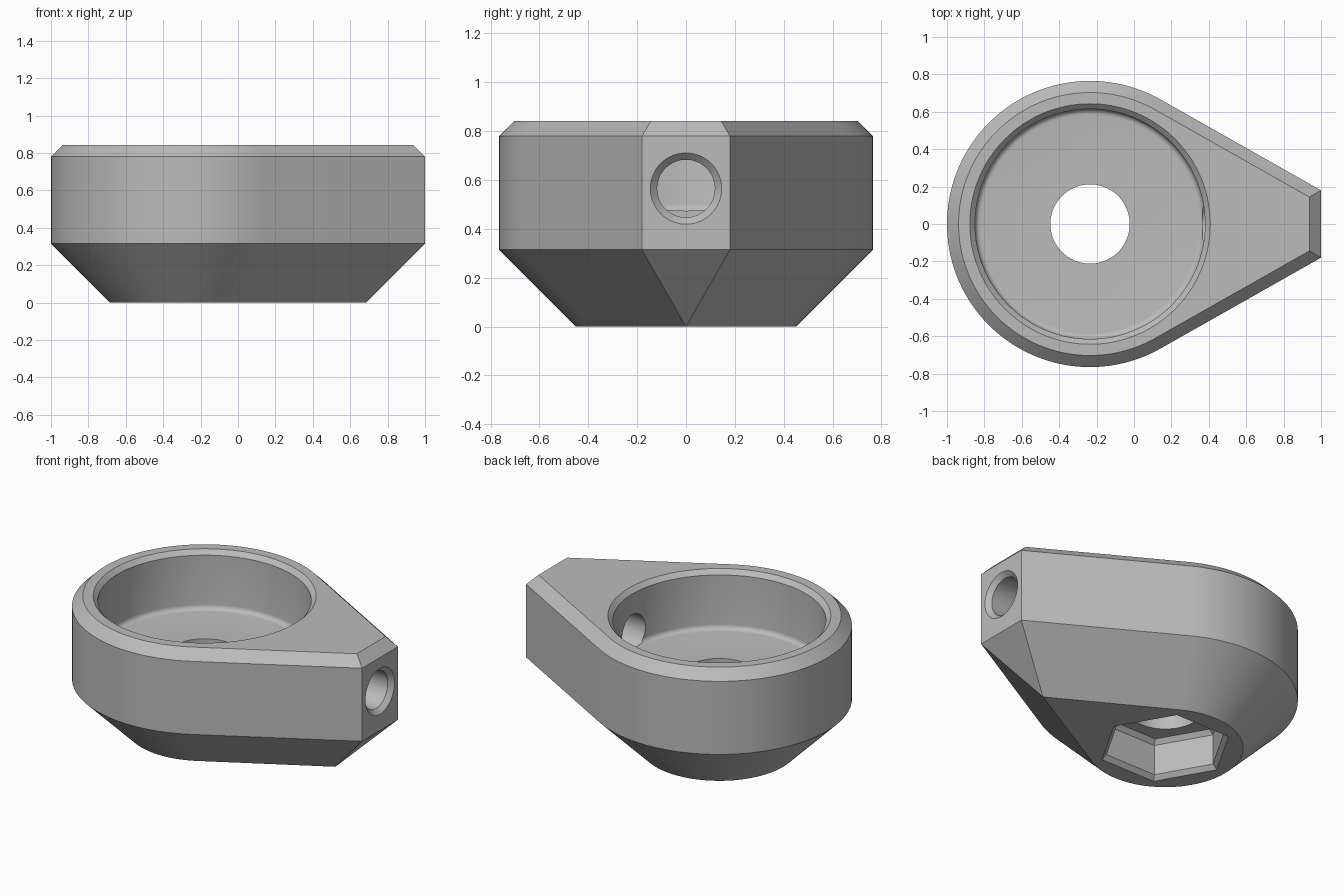
import bpy, bmesh
from math import sin, cos, pi, atan2, acos, hypot, radians

cube = bpy.data.objects.get("Cube")
if cube:
    bpy.data.objects.remove(cube, do_unlink=True)

CX, R = -0.235, 0.765            # centre and radius of the round end
TIP_X, TIP_Y = 1.0, 0.18         # half width of the flat nose
HEIGHT, FLOOR = 0.842, 0.47
BEVEL = 0.028

grey = bpy.data.materials.new("plain grey")
grey.use_nodes = True
colour = (0.5, 0.5, 0.5, 1)
grey.diffuse_color = colour
grey.node_tree.nodes["Principled BSDF"].inputs["Base Color"].default_value = colour


def loft(name, rings):
    """Solid skinned through rings of equal length, capped at both ends."""
    bm = bmesh.new()
    loops = [[bm.verts.new(p) for p in ring] for ring in rings]
    n = len(loops[0])
    for a, b in zip(loops, loops[1:]):
        for i in range(n):
            j = (i + 1) % n
            bm.faces.new((a[i], a[j], b[j], b[i]))
    bm.faces.new(loops[0][::-1])
    bm.faces.new(loops[-1])
    bmesh.ops.remove_doubles(bm, verts=bm.verts, dist=1e-5)
    bmesh.ops.recalc_face_normals(bm, faces=bm.faces)
    mesh = bpy.data.meshes.new(name)
    bm.to_mesh(mesh)
    bm.free()
    mesh.materials.append(grey)
    obj = bpy.data.objects.new(name, mesh)
    bpy.context.collection.objects.link(obj)
    return obj


def upright(profile, sides):
    """Rings about the vertical axis of the round end."""
    return [[(CX + r * cos(2 * pi * i / sides), r * sin(2 * pi * i / sides), z)
             for i in range(sides)] for r, z in profile]


def sideways(profile, z, sides=64):
    """Rings about a horizontal axis through the nose."""
    return [[(x, r * cos(2 * pi * i / sides), z + r * sin(2 * pi * i / sides))
             for i in range(sides)] for r, x in profile]


# Teardrop outline, inset evenly by a distance
dx = TIP_X - CX
tangent = atan2(TIP_Y, dx) + acos(R / hypot(dx, TIP_Y))


def teardrop(inset, z, steps=96):
    r, x = R - inset, TIP_X - inset
    y = max(0, (r - cos(tangent) * (x - CX)) / sin(tangent))
    if y < 0.01:
        y = 0
    arc = [tangent + (2 * pi - 2 * tangent) * i / steps for i in range(steps + 1)]
    return [(x, y, z)] + [(CX + r * cos(a), r * sin(a), z) for a in arc] + [(x, -y, z)]


# Body with a wide lower chamfer and a narrow upper one
body = loft("holder_body", [teardrop(0.315, 0), teardrop(0, 0.315),
                            teardrop(0, 0.78), teardrop(0.062, HEIGHT)])

# Round pocket with filleted floor and chamfered rim
wall, fillet, lift = 0.615, 0.03, 0.02
profile = [(wall - fillet + fillet * sin(a), FLOOR + fillet - fillet * cos(a))
           for a in (radians(15 * i) for i in range(7))]
profile += [(wall, HEIGHT - BEVEL), (wall + BEVEL + lift, HEIGHT + lift)]
cutters = [loft("pocket_cutter", upright(profile, 128))]

# Centre through hole
cutters.append(loft("hole_cutter", upright([(0.212, 0.1), (0.212, 0.6)], 96)))

# Hexagonal recess underneath, chamfered at mouth and ceiling
hexagon, depth = 0.36, 0.25
cutters.append(loft("hex_cutter", upright(
    [(hexagon + BEVEL + lift, -lift), (hexagon, BEVEL),
     (hexagon, depth - BEVEL), (hexagon - BEVEL, depth)], 6)))

# Nose hole, countersunk and opening into the pocket
bore = 0.118
cutters.append(loft("nose_cutter", sideways(
    [(bore, 0.365), (bore, TIP_X - BEVEL), (bore + BEVEL + lift, TIP_X + lift)], 0.565)))

# Carve the body and drop the cutters
bpy.context.view_layer.objects.active = body
for cutter in cutters:
    mod = body.modifiers.new(cutter.name, 'BOOLEAN')
    mod.operation, mod.solver, mod.object = 'DIFFERENCE', 'EXACT', cutter
    bpy.ops.object.modifier_apply(modifier=mod.name)
    bpy.data.objects.remove(cutter, do_unlink=True)

bpy.ops.object.select_all(action='DESELECT')
body.select_set(True)
bpy.ops.object.shade_smooth_by_angle(angle=radians(25))
